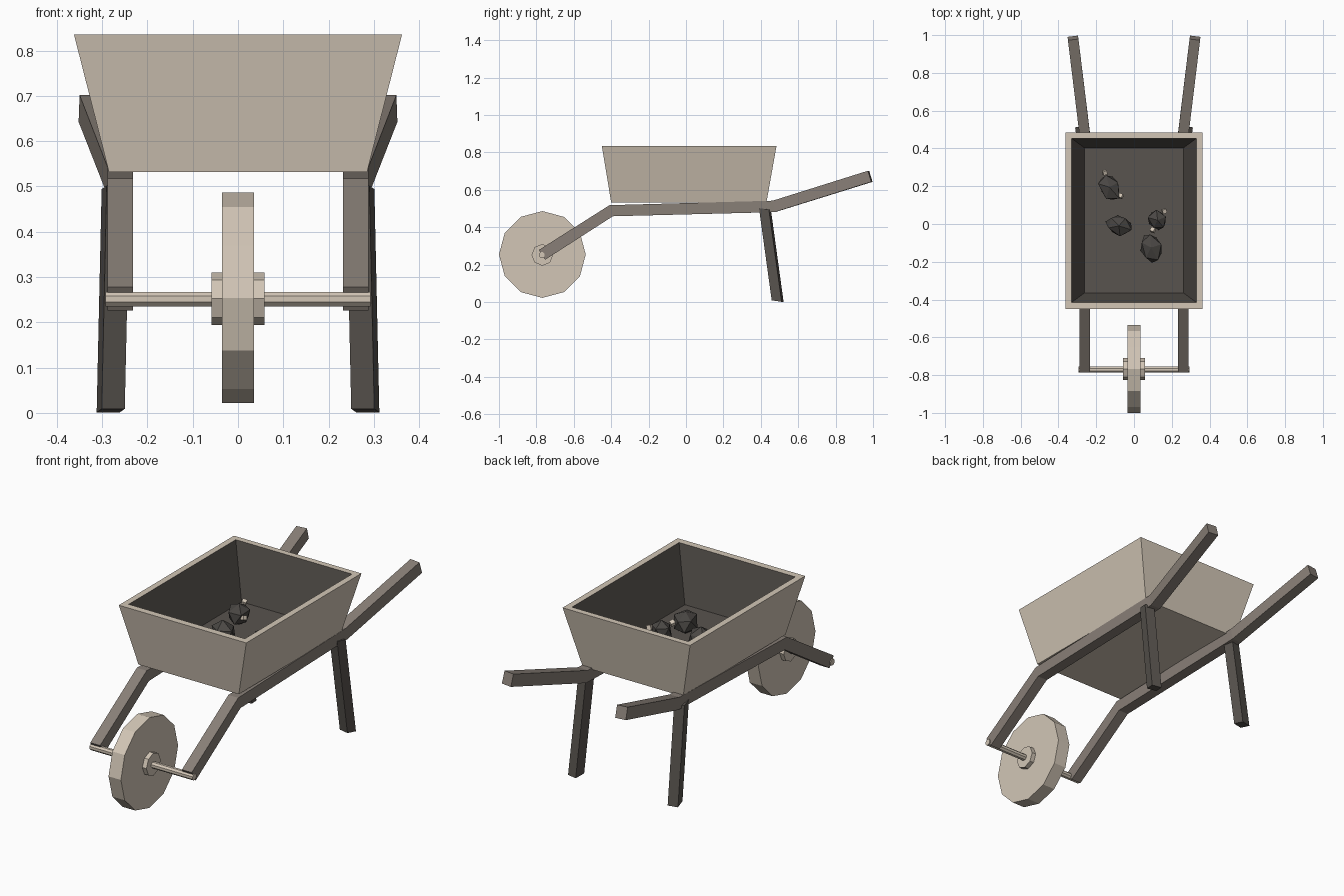
import bpy, bmesh, math, random
from mathutils import Vector, Matrix

if "Cube" in bpy.data.objects:
    bpy.data.objects.remove(bpy.data.objects["Cube"])

random.seed(4)


def material(name, rgb):
    m = bpy.data.materials.new(name)
    lin = [((c / 255 + 0.055) / 1.055) ** 2.4 for c in rgb]
    m.diffuse_color = (*lin, 1)
    m.use_nodes = True
    m.node_tree.nodes["Principled BSDF"].inputs["Base Color"].default_value = m.diffuse_color
    return m


PALE = material("pale wood", (210, 198, 182))
MID = material("mid brown wood", (136, 127, 119))
DARK = material("dark wood", (88, 83, 78))
STONE = material("dark stone", (74, 71, 68))


def finish(name, bm, *mats):
    bmesh.ops.recalc_face_normals(bm, faces=bm.faces)
    me = bpy.data.meshes.new(name)
    bm.to_mesh(me)
    bm.free()
    for m in mats:
        me.materials.append(m)
    ob = bpy.data.objects.new(name, me)
    bpy.context.collection.objects.link(ob)
    return ob


def loft(bm, rings, cap_start=True, cap_end=True):
    """Skin a list of vertex rings; returns the faces by band."""
    vs = [[bm.verts.new(p) for p in r] for r in rings]
    bands = []
    n = len(rings[0])
    for a, b in zip(vs, vs[1:]):
        bands.append([bm.faces.new((a[i], a[(i + 1) % n], b[(i + 1) % n], b[i])) for i in range(n)])
    if cap_start:
        bm.faces.new(vs[0])
    last = bm.faces.new(vs[-1]) if cap_end else None
    return bands, last


def rect(x, y0, y1, z):
    return [(-x, y0, z), (x, y0, z), (x, y1, z), (-x, y1, z)]


# Tray: outer shell, pale rim, dark inside
bm = bmesh.new()
bands, floor = loft(bm, [rect(0.285, -0.40, 0.43, 0.532), rect(0.362, -0.45, 0.484, 0.835),
                         rect(0.33, -0.415, 0.453, 0.835), rect(0.262, -0.365, 0.403, 0.553)])
for f in bands[2] + [floor]:
    f.material_index = 1
finish("tray", bm, PALE, DARK)

# Side rails: bent beams running from axle to handle grip
path = [Vector(p) for p in ((0.26, -0.77, 0.252), (0.26, -0.40, 0.488),
                            (0.26, 0.47, 0.511), (0.323, 0.985, 0.672))]
for side, label in ((1, "right"), (-1, "left")):
    bm = bmesh.new()
    rings = []
    for i, p in enumerate(path):
        dirs = []
        if i > 0:
            dirs.append((p - path[i - 1]).normalized())
        if i < len(path) - 1:
            dirs.append((path[i + 1] - p).normalized())
        t = sum(dirs, Vector()).normalized()
        across = t.cross(Vector((0, 0, 1))).normalized() * 0.028
        up = across.cross(t).normalized() * 0.031
        ring = [p + across * a + up * b for a, b in ((-1, -1), (1, -1), (1, 1), (-1, 1))]
        rings.append([(v.x * side, v.y, v.z) for v in ring])
    loft(bm, rings)
    finish(label + "_rail_handle", bm, MID)

    # Legs: slightly turned and leaning back
    bm = bmesh.new()
    yaw = math.radians(-12)
    rings = []
    for cx, cy, z in ((0.281, 0.49, 0.005), (0.270, 0.422, 0.498)):
        ring = []
        for a, b in ((-1, -1), (1, -1), (1, 1), (-1, 1)):
            dx, dy = a * 0.026, b * 0.027
            x = cx + dx * math.cos(yaw) - dy * math.sin(yaw)
            y = cy + dx * math.sin(yaw) + dy * math.cos(yaw)
            ring.append((x * side, y, z - b * 0.004))
        rings.append(ring)
    loft(bm, rings)
    finish(label + "_leg", bm, DARK)


# Wheel, hub and axle: prisms along x
def prism(name, half, radius, sides, y, z, turn=0.0):
    bm = bmesh.new()
    rings = [[(x, y + radius * math.cos(2 * math.pi * i / sides + turn),
               z + radius * math.sin(2 * math.pi * i / sides + turn)) for i in range(sides)]
             for x in (-half, half)]
    loft(bm, rings)
    finish(name, bm, PALE)


prism("wheel", 0.035, 0.232, 12, -0.768, 0.254)
prism("wheel_hub", 0.058, 0.058, 8, -0.768, 0.252)
prism("axle", 0.293, 0.017, 8, -0.771, 0.251, math.pi / 8)

# Stones lying on the tray floor, with small pale shards
stones = [(-0.13, 0.195, 0.06, 0.085, 0.5), (-0.08, -0.01, 0.078, 0.058, -0.3),
          (0.125, 0.02, 0.055, 0.06, 0.4), (0.09, -0.125, 0.062, 0.088, 0.3)]
for k, (x, y, rx, ry, turn) in enumerate(stones):
    bm = bmesh.new()
    bmesh.ops.create_icosphere(bm, subdivisions=1, radius=1)
    for v in bm.verts:
        v.co *= random.uniform(0.82, 1.08)
    bmesh.ops.transform(bm, verts=bm.verts, matrix=Matrix.Translation((x, y, 0.605))
                        @ Matrix.Rotation(turn, 4, 'Z') @ Matrix.Diagonal((rx, ry, 0.06, 1)))
    finish("stone_%d" % (k + 1), bm, STONE)

for k, (x, y, z) in enumerate(((-0.155, 0.272, 0.63), (-0.07, 0.148, 0.62),
                               (0.16, 0.068, 0.63), (0.10, -0.032, 0.63))):
    bm = bmesh.new()
    bmesh.ops.create_cube(bm, size=0.022)
    bmesh.ops.transform(bm, verts=bm.verts, matrix=Matrix.Translation((x, y, z))
                        @ Matrix.Rotation(0.5 + k, 4, (1, 1, 1)))
    finish("pale_shard_%d" % (k + 1), bm, PALE)
